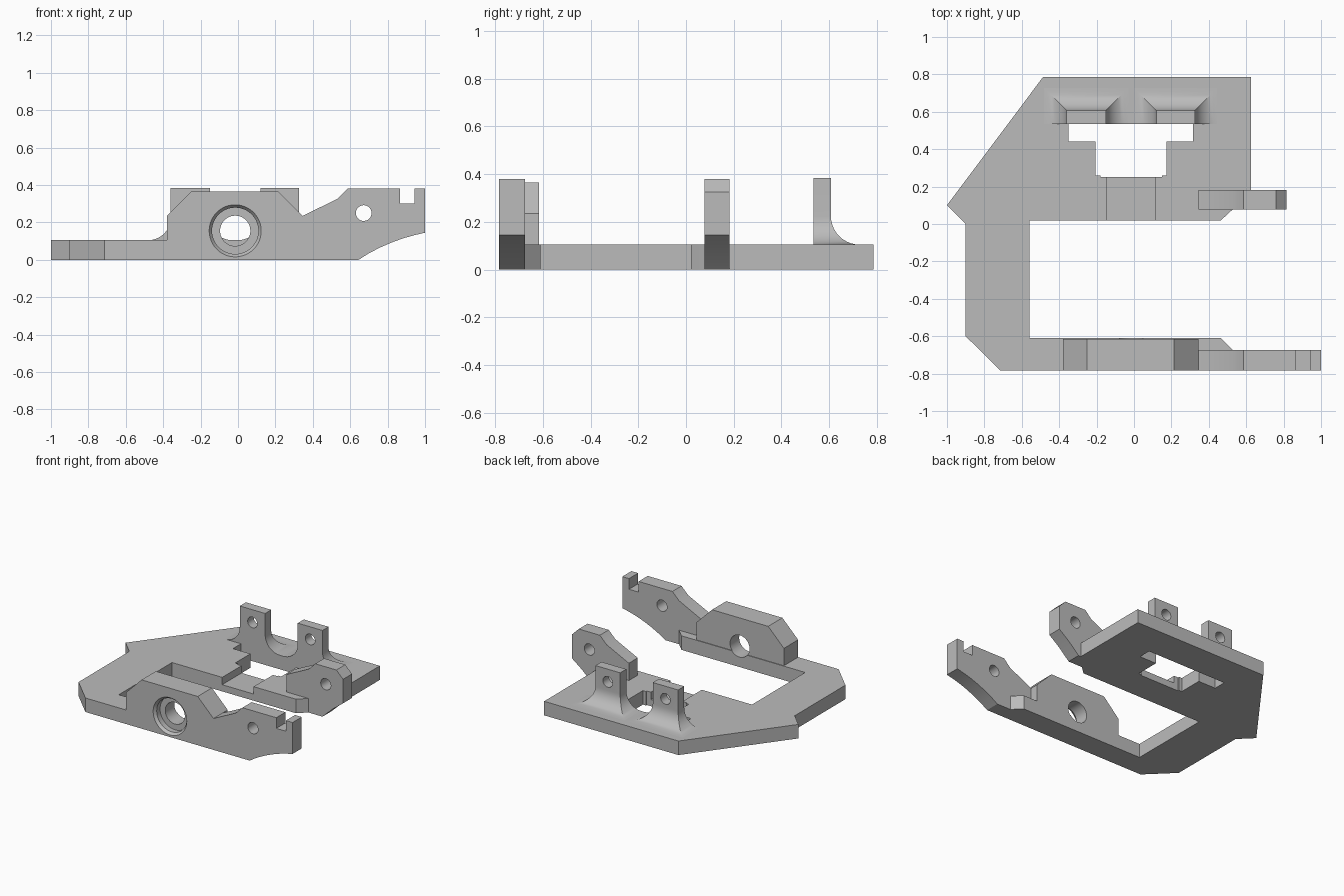
import bpy, bmesh, math
from mathutils import Matrix, Vector

cube = bpy.data.objects.get("Cube")
if cube:
    bpy.data.objects.remove(cube, do_unlink=True)

grey = bpy.data.materials.new("plain_grey")
grey.use_nodes = True
colour = (0.5, 0.5, 0.5, 1)
grey.diffuse_color = colour
grey.node_tree.nodes["Principled BSDF"].inputs["Base Color"].default_value = colour


def finish(name, bm):
    bmesh.ops.recalc_face_normals(bm, faces=bm.faces)
    mesh = bpy.data.meshes.new(name)
    bm.to_mesh(mesh)
    bm.free()
    mesh.materials.append(grey)
    obj = bpy.data.objects.new(name, mesh)
    bpy.context.collection.objects.link(obj)
    return obj


def prism(name, points, low, high, upright=False):
    """Extrude an outline along z, or along y when upright (points are x, z)."""
    bm = bmesh.new()
    place = (lambda p: (p[0], low, p[1])) if upright else (lambda p: (p[0], p[1], low))
    face = bm.faces.new([bm.verts.new(place(p)) for p in points])
    moved = bmesh.ops.extrude_face_region(bm, geom=[face])["geom"]
    shift = Vector((0, high - low, 0) if upright else (0, 0, high - low))
    bmesh.ops.translate(bm, vec=shift, verts=[v for v in moved if isinstance(v, bmesh.types.BMVert)])
    return finish(name, bm)


def box(name, x0, x1, y0, y1, z0, z1):
    return prism(name, [(x0, y0), (x1, y0), (x1, y1), (x0, y1)], z0, z1)


def bore(x, z, y0, y1, r0, r1=None):
    """Round cutter along y, with a radius at each end."""
    bm = bmesh.new()
    turn = Matrix.Translation((x, (y0 + y1) / 2, z)) @ Matrix.Rotation(-math.pi / 2, 4, "X")
    bmesh.ops.create_cone(bm, cap_ends=True, segments=48, radius1=r0,
                          radius2=r0 if r1 is None else r1, depth=y1 - y0, matrix=turn)
    return finish("bore_cutter", bm)


def cut(targets, cutters):
    for target in targets:
        bpy.context.view_layer.objects.active = target
        for cutter in cutters:
            mod = target.modifiers.new("cut", "BOOLEAN")
            mod.operation = "DIFFERENCE"
            mod.solver = "EXACT"
            mod.object = cutter
            bpy.ops.object.modifier_apply(modifier=mod.name)
    for cutter in cutters:
        bpy.data.objects.remove(cutter, do_unlink=True)


T = 0.105                        # plate thickness
FRONT, BACK = -0.783, 0.785
BORE_X, BORE_Z = -0.015, 0.155

# Base plate with its side leg and front leg
plate = prism("base_plate", [
    (-1, 0.1), (-0.9, 0), (-0.9, -0.6), (-0.715, FRONT), (0.53, FRONT), (0.53, -0.675),
    (0.465, -0.61), (-0.56, -0.61), (-0.56, 0.02), (0.465, 0.02), (0.53, 0.08),
    (0.625, 0.18), (0.625, BACK), (-0.487, BACK)], 0, T)

# Stepped window and shallow channel in the plate
window = prism("window_cutter", [
    (-0.35, 0.535), (-0.35, 0.44), (-0.205, 0.44), (-0.205, 0.26), (-0.18, 0.26), (-0.18, 0.25),
    (0.15, 0.25), (0.15, 0.26), (0.175, 0.26), (0.175, 0.44), (0.315, 0.44), (0.315, 0.535)], -0.1, 0.2)
channel = box("channel_cutter", -0.145, 0.115, -0.05, 0.3, 0.05, 0.2)
cut([plate], [window, channel])

# Front wall with a stepped bearing bore
wall = prism("front_wall", [
    (-0.38, 0), (-0.38, 0.235), (-0.25, 0.365), (0.215, 0.365), (0.345, 0.235), (0.345, 0)],
    FRONT, -0.615, True)
cut([plate, wall], [
    bore(BORE_X, BORE_Z, -0.9, -0.5, 0.081),
    bore(BORE_X, BORE_Z, -0.9, FRONT + 0.06, 0.124),
    bore(BORE_X, BORE_Z, FRONT - 0.01, FRONT + 0.02, 0.147, 0.124)])

# Two arms share the same rising start
rise = [(0.345, 0), (0.345, 0.235), (0.53, 0.325), (0.585, 0.38)]
front_arm = prism("front_arm", rise + [
    (0.865, 0.38), (0.865, 0.3), (0.945, 0.3), (0.945, 0.38), (1, 0.38), (1, 0.145),
    (0.94, 0.131), (0.88, 0.114), (0.82, 0.092), (0.76, 0.066), (0.7, 0.035), (0.645, 0)],
    FRONT, -0.675, True)
rear_arm = prism("rear_arm", rise + [
    (0.76, 0.38), (0.815, 0.325), (0.815, 0.145), (0.73, 0.08), (0.645, 0)],
    0.078, 0.183, True)
cut([front_arm, rear_arm], [bore(0.672, 0.25, -1, 0.5, 0.042)])


# Rear lugs flaring into the plate on three sides
def lug(name, x0, x1):
    radius, steps = 0.12, 10
    levels = [(T + radius * (1 - math.cos(a)), radius * (1 - math.sin(a)))
              for a in (math.pi / 2 * i / steps for i in range(steps + 1))]
    levels = [(T - 0.02, radius)] + levels + [(0.385, 0)]
    bm = bmesh.new()
    rings = []
    for z, o in levels:
        rings.append([bm.verts.new(p) for p in (
            (x0 - o, 0.535, z), (x1 + o, 0.535, z), (x1 + o, 0.607 + o, z), (x0 - o, 0.607 + o, z))])
    for a, b in zip(rings, rings[1:]):
        for i in range(4):
            j = (i + 1) % 4
            bm.faces.new((a[i], a[j], b[j], b[i]))
    bm.faces.new(rings[0])
    bm.faces.new(rings[-1])
    bmesh.ops.dissolve_limit(bm, angle_limit=0.001, verts=bm.verts, edges=bm.edges)
    obj = finish(name, bm)
    cut([obj], [bore((x0 + x1) / 2, 0.29, 0.4, 0.9, 0.04)])
    return obj


lugs = [lug("right_lug", -0.36, -0.15), lug("left_lug", 0.12, 0.325)]

# Smooth the round faces only
bpy.ops.object.select_all(action="DESELECT")
for obj in [plate, wall, front_arm, rear_arm] + lugs:
    obj.select_set(True)
    bpy.context.view_layer.objects.active = obj
bpy.ops.object.shade_smooth_by_angle(angle=math.radians(25))
